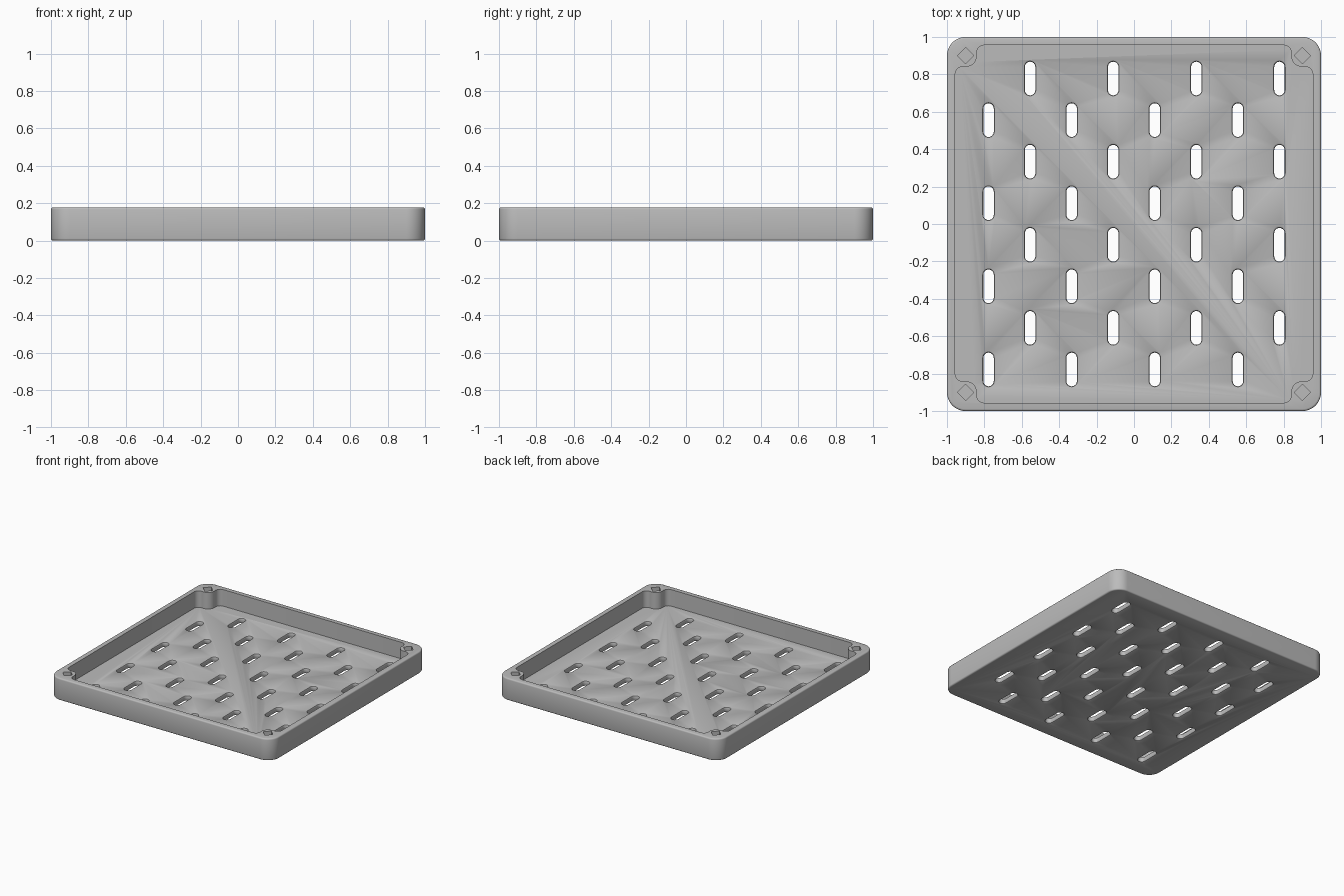
import bpy, bmesh
from math import sin, cos, pi, atan2, sqrt

if "Cube" in bpy.data.objects:
    bpy.data.objects.remove(bpy.data.objects["Cube"])

H, FLOOR, WALL = 0.178, 0.044, 0.044     # tray height, floor and wall thickness
POST, POST_R, FILLET = 0.9, 0.06, 0.04   # corner post position, radius, blend radius
PITCH = 2 / 9                            # slot spacing

grey = bpy.data.materials.new("grey plastic")
grey.diffuse_color = (0.5, 0.5, 0.5, 1)
grey.use_nodes = True
grey.node_tree.nodes["Principled BSDF"].inputs["Base Color"].default_value = grey.diffuse_color


def arc(cx, cy, r, a0, a1, n):
    return [(cx + r * cos(a0 + (a1 - a0) * i / n), cy + r * sin(a0 + (a1 - a0) * i / n))
            for i in range(n + 1)]


def rounded_square(half, r):
    pts = []
    for k, (sx, sy) in enumerate([(1, 1), (-1, 1), (-1, -1), (1, -1)]):
        pts += arc(sx * (half - r), sy * (half - r), r, k * pi / 2, (k + 1) * pi / 2, 12)
    return pts


def slot(cx, cy, r, straight):
    return (arc(cx, cy + straight, r, 0, pi, 12)
            + arc(cx, cy - straight, r, pi, 2 * pi, 12))


def cavity_outline():
    # One corner: wall blend, post arc, wall blend; then turned to all four corners
    inner = 1 - WALL
    c = inner - FILLET
    d = POST - sqrt((POST_R + FILLET) ** 2 - (c - POST) ** 2)
    a = atan2(POST - d, POST - c)        # direction from blend centre to post centre
    corner = arc(c, d, FILLET, 0, a, 6)
    corner += arc(POST, POST, POST_R, a + pi, 1.5 * pi - a, 10)[1:-1]
    corner += arc(d, c, FILLET, pi / 2 - a, pi / 2, 6)
    pts = []
    for _ in range(4):
        pts += corner
        corner = [(-y, x) for x, y in corner]
    return pts


def loft(bm, layers):
    """Closed solid through a stack of (outline, z) layers."""
    rings = [[bm.verts.new((x, y, z)) for x, y in pts] for pts, z in layers]
    n = len(rings[0])
    bm.faces.new(rings[0][::-1])
    bm.faces.new(rings[-1])
    for lo, hi in zip(rings, rings[1:]):
        for i in range(n):
            j = (i + 1) % n
            bm.faces.new((lo[i], lo[j], hi[j], hi[i]))


def finish(name, bm):
    bmesh.ops.recalc_face_normals(bm, faces=bm.faces)
    me = bpy.data.meshes.new(name)
    bm.to_mesh(me)
    bm.free()
    me.materials.append(grey)
    ob = bpy.data.objects.new(name, me)
    bpy.context.collection.objects.link(ob)
    return ob


# Tray block with softened top and bottom edges
E, N = 0.011, 3
edge = [(E * (1 - sin(i * pi / 2 / N)), E * (1 - cos(i * pi / 2 / N))) for i in range(N + 1)]
profile = edge + [(inset, H - z) for inset, z in reversed(edge)]
bm = bmesh.new()
loft(bm, [(rounded_square(1 - s, 0.1 - s), z) for s, z in profile])
tray = finish("vented_tray", bm)

# Inner cavity that leaves the four corner posts standing
bm = bmesh.new()
outline = cavity_outline()
loft(bm, [(outline, FLOOR), (outline, H + 0.1)])
cutters = [finish("cavity_cutter", bm)]

# Staggered slots, eased at both faces of the floor
bm = bmesh.new()
for row in range(8):
    for col in range(4):
        x = (2 * col - 3.5 + (row % 2)) * PITCH
        y = (row - 3.5) * PITCH
        W, R, S, C = 0.038, 0.028, 0.062, 0.01
        loft(bm, [(slot(x, y, r, S), z) for r, z in (
            (W + 0.01, -0.01), (W, 0), (R + 0.003, C * 0.35), (R, C),
            (R, FLOOR - C), (R + 0.003, FLOOR - C * 0.35), (W, FLOOR), (W + 0.01, FLOOR + 0.01))])
cutters.append(finish("slot_cutter", bm))

# Diamond sockets in the corner posts
bm = bmesh.new()
for sx in (-1, 1):
    for sy in (-1, 1):
        pts = arc(sx * POST, sy * POST, 0.043, 0, 1.5 * pi, 3)
        loft(bm, [(pts, FLOOR), (pts, H + 0.1)])
cutters.append(finish("socket_cutter", bm))

bpy.context.view_layer.objects.active = tray
tray.select_set(True)
for cutter in cutters:
    mod = tray.modifiers.new(cutter.name, 'BOOLEAN')
    mod.operation, mod.solver, mod.object = 'DIFFERENCE', 'EXACT', cutter
    bpy.ops.object.modifier_apply(modifier=mod.name)
    bpy.data.objects.remove(cutter)

bpy.ops.object.select_all(action='DESELECT')
tray.select_set(True)
bpy.ops.object.shade_smooth_by_angle(angle=0.55)
